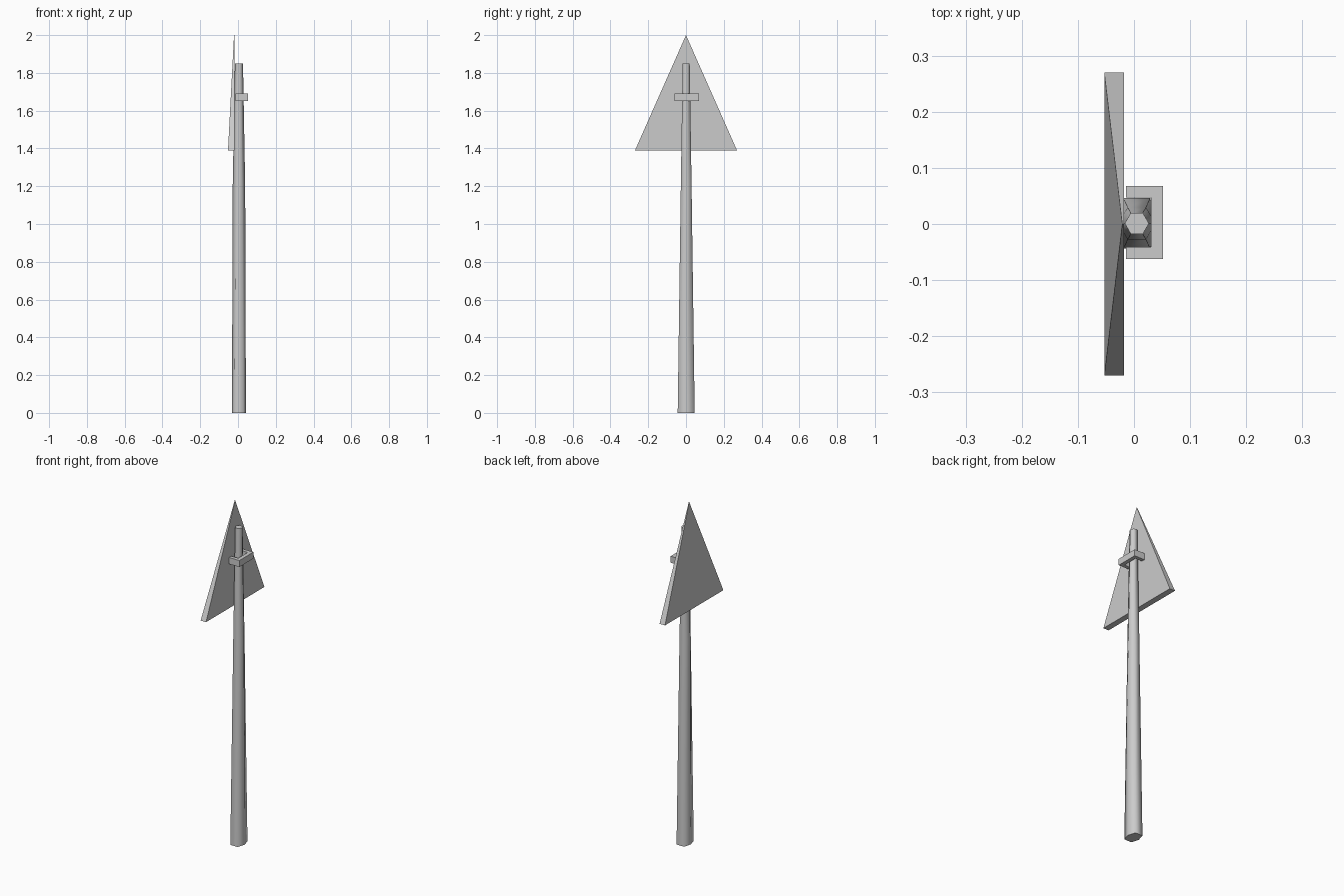
import bpy

cube = bpy.data.objects.get("Cube")
if cube:
    bpy.data.objects.remove(cube, do_unlink=True)

grey = bpy.data.materials.new("light grey metal")
grey.use_nodes = True
colour = (0.6, 0.6, 0.6, 1)
grey.diffuse_color = colour
grey.node_tree.nodes["Principled BSDF"].inputs["Base Color"].default_value = colour


def add_part(name, verts, faces):
    mesh = bpy.data.meshes.new(name)
    mesh.from_pydata(verts, [], faces)
    mesh.materials.append(grey)
    obj = bpy.data.objects.new(name, mesh)
    bpy.context.collection.objects.link(obj)
    return obj


def loft(name, rings):
    """Closed skin through matching counter-clockwise rings of points."""
    n = len(rings[0])
    last = (len(rings) - 1) * n
    faces = [tuple(reversed(range(n))), tuple(range(last, last + n))]
    for r in range(0, last, n):
        for i in range(n):
            j = (i + 1) % n
            faces.append((r + i, r + j, r + n + j, r + n + i))
    return add_part(name, [p for ring in rings for p in ring], faces)


# Tapering six-sided post, wider from front to back at the foot
def post_ring(z, tip, flat, depth, cx=0.005):
    outline = [(tip, 0), (flat, depth), (-flat, depth),
               (-tip, 0), (-flat, -depth), (flat, -depth)]
    return [(cx + x, y + 0.001, z) for x, y in outline]


post = loft("post", [
    post_ring(0, 0.037, 0.024, 0.045),
    post_ring(1.2, 0.033, 0.0165, 0.0285),
    post_ring(1.85, 0.0215, 0.0108, 0.0187),
])
# Smooth sides, flat end caps
for poly in post.data.polygons:
    poly.use_smooth = abs(poly.normal.z) < 0.5
for edge in post.data.edges:
    a, b = (post.data.vertices[i].co.z for i in edge.vertices)
    edge.use_edge_sharp = a == b and a in (post.data.vertices[0].co.z,
                                           post.data.vertices[-1].co.z)

# Triangular sign panel, thick at the lower edge and thin at the tip
inner, outer, half, low = -0.018, -0.053, 0.27, 1.39
add_part("sign_panel",
         [(inner, -half, low), (inner, half, low), (inner, 0, 2),
          (outer, -half, low), (outer, half, low), (inner - 0.003, 0, 2)],
         [(0, 1, 2), (5, 4, 3), (0, 3, 4, 1), (1, 4, 5, 2), (2, 5, 3, 0)])

# U-shaped bracket around the post, open towards the panel
u_outline = [(-0.014, -0.062), (0.052, -0.062), (0.052, 0.068), (-0.014, 0.068),
             (-0.014, 0.047), (0.03, 0.047), (0.03, -0.041), (-0.014, -0.041)]
loft("bracket", [[(x, y, z) for x, y in u_outline] for z in (1.652, 1.69)])
